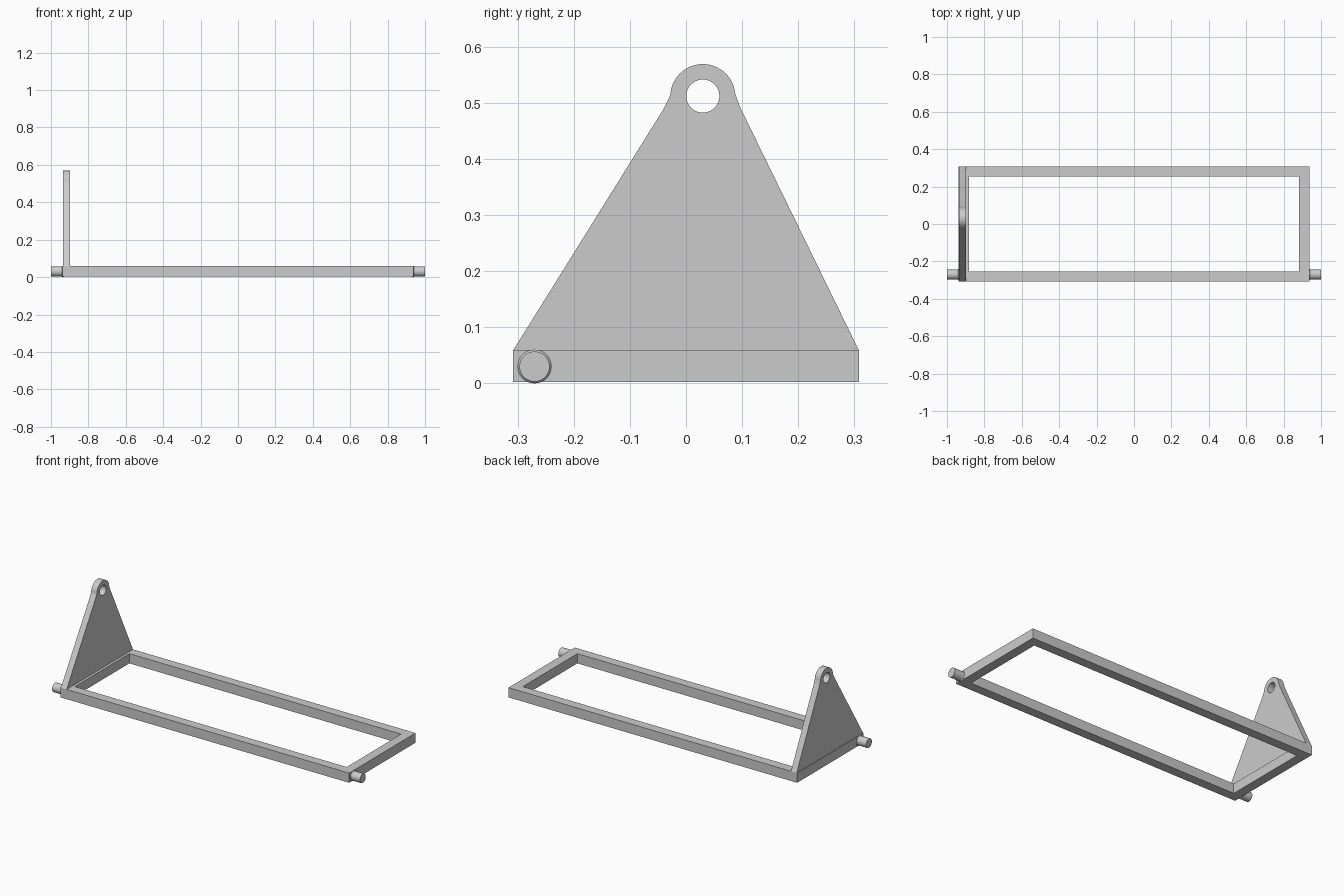
import bpy, bmesh
from math import pi, cos, sin
from mathutils import Matrix, Vector

if "Cube" in bpy.data.objects:
    bpy.data.objects.remove(bpy.data.objects["Cube"])


def finish(name, bm):
    bmesh.ops.remove_doubles(bm, verts=bm.verts, dist=1e-5)
    bmesh.ops.recalc_face_normals(bm, faces=bm.faces)
    mesh = bpy.data.meshes.new(name)
    bm.to_mesh(mesh)
    bm.free()
    ob = bpy.data.objects.new(name, mesh)
    bpy.context.collection.objects.link(ob)
    bpy.ops.object.select_all(action='DESELECT')
    ob.select_set(True)
    bpy.context.view_layer.objects.active = ob
    bpy.ops.object.shade_smooth_by_angle(angle=0.5)
    return ob


def pierced_slab(name, loops, direction):
    """Fill an outline with its hole loops, then extrude it."""
    bm = bmesh.new()
    edges = []
    for loop in loops:
        vs = [bm.verts.new(p) for p in loop]
        edges += [bm.edges.new((a, b)) for a, b in zip(vs, vs[1:] + vs[:1])]
    bmesh.ops.triangle_fill(bm, edges=edges, use_beauty=True)
    ext = bmesh.ops.extrude_face_region(bm, geom=bm.faces[:], use_keep_orig=True)
    moved = [g for g in ext['geom'] if isinstance(g, bmesh.types.BMVert)]
    bmesh.ops.translate(bm, verts=moved, vec=direction)
    return finish(name, bm)


def rectangle(x, y, z):
    return [(-x, -y, z), (x, -y, z), (x, y, z), (-x, y, z)]


def arc(cy, cz, r, end, n):
    return [(cy + r * cos(end * i / n), cz + r * sin(end * i / n)) for i in range(n + 1)]


# Rectangular base frame
pierced_slab("base_frame", [rectangle(0.938, 0.308, 0.002), rectangle(0.883, 0.253, 0.002)],
             Vector((0, 0, 0.057)))

# Upright triangular bracket with a rounded, pierced eye
outline = [(-0.308, 0.059), (0.308, 0.059), (0.098, 0.489), (0.093, 0.501)]
outline += arc(0.03, 0.511, 0.058, pi, 32)[1:-1]
outline += [(-0.028, 0.514), (-0.032, 0.505), (-0.040, 0.489)]
hole = arc(0.03, 0.512, 0.0295, 2 * pi, 40)[:-1]
x0 = -0.935
pierced_slab("hinge_bracket", [[(x0, y, z) for y, z in loop] for loop in (outline, hole)],
             Vector((0.037, 0, 0)))

# Pivot pins with a small fillet at the root
profile = [(0.93, 0), (0.93, 0.030), (0.938, 0.030), (0.9395, 0.0283),
           (0.942, 0.0268), (1.0, 0.0268), (1.0, 0)]
for side, name in ((-1, "left_pivot_pin"), (1, "right_pivot_pin")):
    bm = bmesh.new()
    vs = [bm.verts.new((side * x, 0, r)) for x, r in profile]
    es = [bm.edges.new(p) for p in zip(vs, vs[1:])]
    bmesh.ops.spin(bm, geom=vs + es, cent=(0, 0, 0), axis=(1, 0, 0),
                   angle=2 * pi, steps=40, use_merge=True)
    bmesh.ops.transform(bm, matrix=Matrix.Translation((0, -0.27, 0.03)), verts=bm.verts)
    finish(name, bm)
